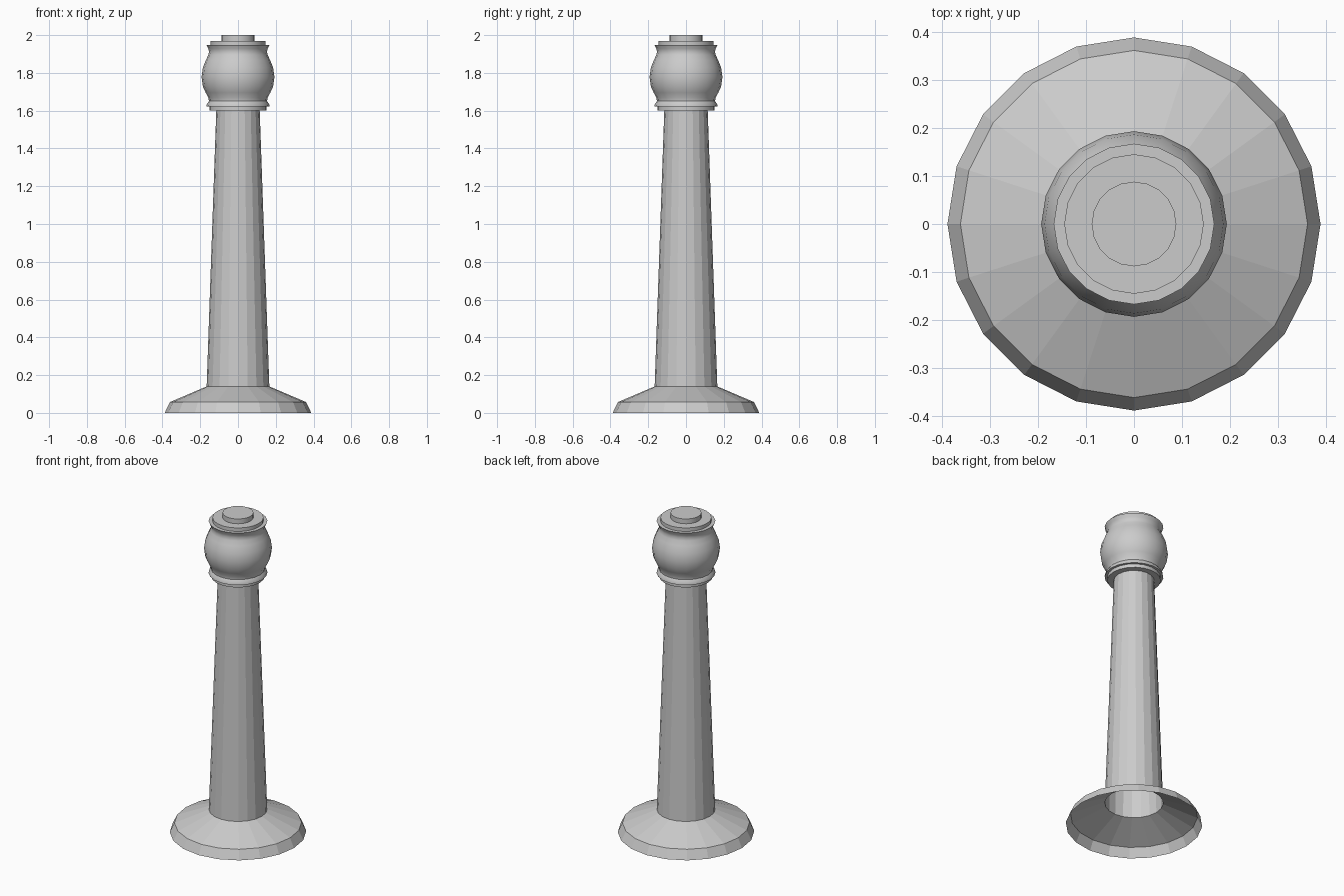
import bpy, bmesh
from math import cos, sin, pi, radians

if "Cube" in bpy.data.objects:
    bpy.data.objects.remove(bpy.data.objects["Cube"])

SIDES = 20


def lathe(name, profile, cap=False, smooth=False):
    """Revolve (radius, height) points, bottom to top, about the z axis."""
    bm = bmesh.new()
    rings = [[bm.verts.new((r * cos(2 * pi * i / SIDES), r * sin(2 * pi * i / SIDES), z))
              for i in range(SIDES)] for r, z in profile]
    for lo, hi in zip(rings, rings[1:]):
        for i in range(SIDES):
            j = (i + 1) % SIDES
            bm.faces.new((lo[i], lo[j], hi[j], hi[i]))
    if cap:
        bm.faces.new(rings[-1])
    mesh = bpy.data.meshes.new(name)
    bm.to_mesh(mesh)
    bm.free()
    ob = bpy.data.objects.new(name, mesh)
    bpy.context.collection.objects.link(ob)
    if smooth:
        bpy.ops.object.select_all(action='DESELECT')
        ob.select_set(True)
        bpy.context.view_layer.objects.active = ob
        bpy.ops.object.shade_smooth_by_angle(angle=radians(35))
    return ob


# Flared foot, hollow and open underneath
lathe("base", [(0.388, 0), (0.361, 0.057), (0.166, 0.14)])

# Tapered hollow shaft
lathe("shaft", [(0.166, 0.14), (0.115, 1.60)])

# Turned head: lower collar, flange, bulb, upper flange, top collar
lathe("head", [(0.115, 1.60), (0.152, 1.60), (0.152, 1.622), (0.167, 1.622),
               (0.165, 1.635), (0.154, 1.65), (0.156, 1.668), (0.171, 1.695),
               (0.186, 1.728), (0.193, 1.778), (0.186, 1.828), (0.170, 1.868),
               (0.157, 1.895), (0.153, 1.912), (0.157, 1.928), (0.167, 1.948),
               (0.145, 1.948), (0.145, 1.97), (0.088, 1.97)], smooth=True)

# Small top button
lathe("cap", [(0.088, 1.97), (0.088, 2.0)], cap=True, smooth=True)
